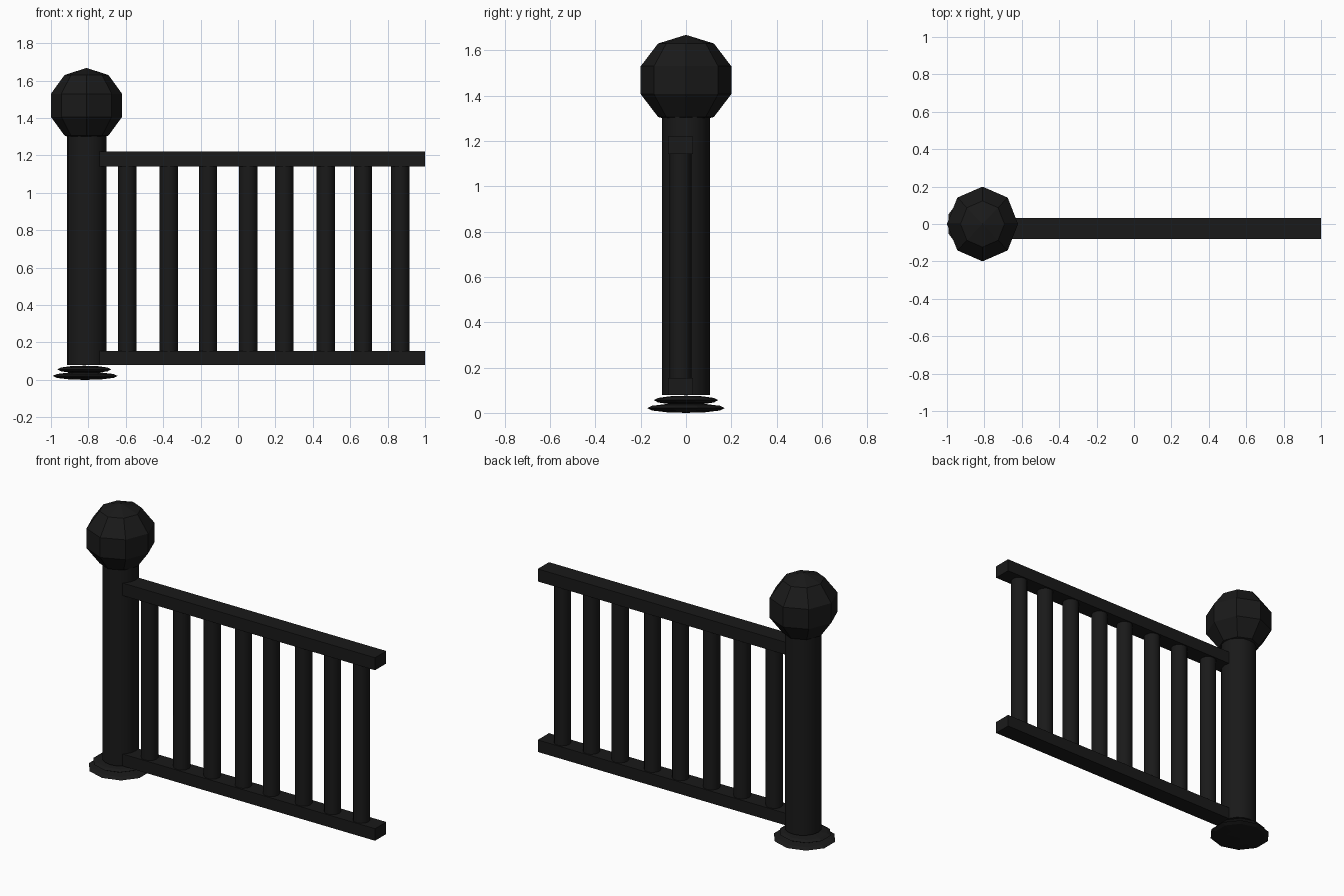
import bpy, math

if "Cube" in bpy.data.objects:
    bpy.data.objects.remove(bpy.data.objects["Cube"])

black = bpy.data.materials.new("black_paint")
black.diffuse_color = (0.01, 0.01, 0.01, 1)
black.use_nodes = True
black.node_tree.nodes["Principled BSDF"].inputs["Base Color"].default_value = black.diffuse_color


def finish(name, smooth=False):
    ob = bpy.context.object
    ob.name = name
    ob.data.materials.append(black)
    bpy.ops.object.transform_apply(location=False, rotation=False, scale=True)
    if smooth:
        bpy.ops.object.shade_smooth_by_angle(angle=math.radians(40))
    return ob


def box(name, x0, x1, y0, y1, z0, z1):
    bpy.ops.mesh.primitive_cube_add(size=1, location=((x0 + x1) / 2, (y0 + y1) / 2, (z0 + z1) / 2))
    bpy.context.object.scale = (x1 - x0, y1 - y0, z1 - z0)
    return finish(name)


def rod(name, x, y, r, z0, z1, sides):
    bpy.ops.mesh.primitive_cylinder_add(vertices=sides, radius=r, depth=z1 - z0,
                                        location=(x, y, (z0 + z1) / 2))
    return finish(name, True)


def ball(name, loc, radii, segments, rings, smooth=False):
    bpy.ops.mesh.primitive_uv_sphere_add(segments=segments, ring_count=rings, radius=1, location=loc)
    bpy.context.object.scale = radii
    return finish(name, smooth)


POST_X, RAIL_Y = -0.808, -0.024

# Post with faceted ball finial
rod("post", POST_X, 0, 0.105, 0.08, 1.34, 16)
ball("post_ball", (-0.81, 0, 1.468), (0.2, 0.21, 0.2), 8, 5)

# Two flattened rings under the post
ball("base_lower", (-0.817, 0, 0.021), (0.183, 0.172, 0.021), 10, 6)
ball("base_upper", (-0.822, 0, 0.056), (0.152, 0.142, 0.02), 10, 6)

# Rails
for name, z0, z1 in (("bottom_rail", 0.08, 0.155), ("top_rail", 1.142, 1.22)):
    box(name, -0.74, 1.0, RAIL_Y - 0.055, RAIL_Y + 0.055, z0, z1)

# Balusters
for i, x in enumerate((-0.592, -0.37, -0.16, 0.054, 0.247, 0.47, 0.668, 0.868)):
    rod(f"baluster_{i + 1}", x, RAIL_Y, 0.049, 0.15, 1.147, 12)
